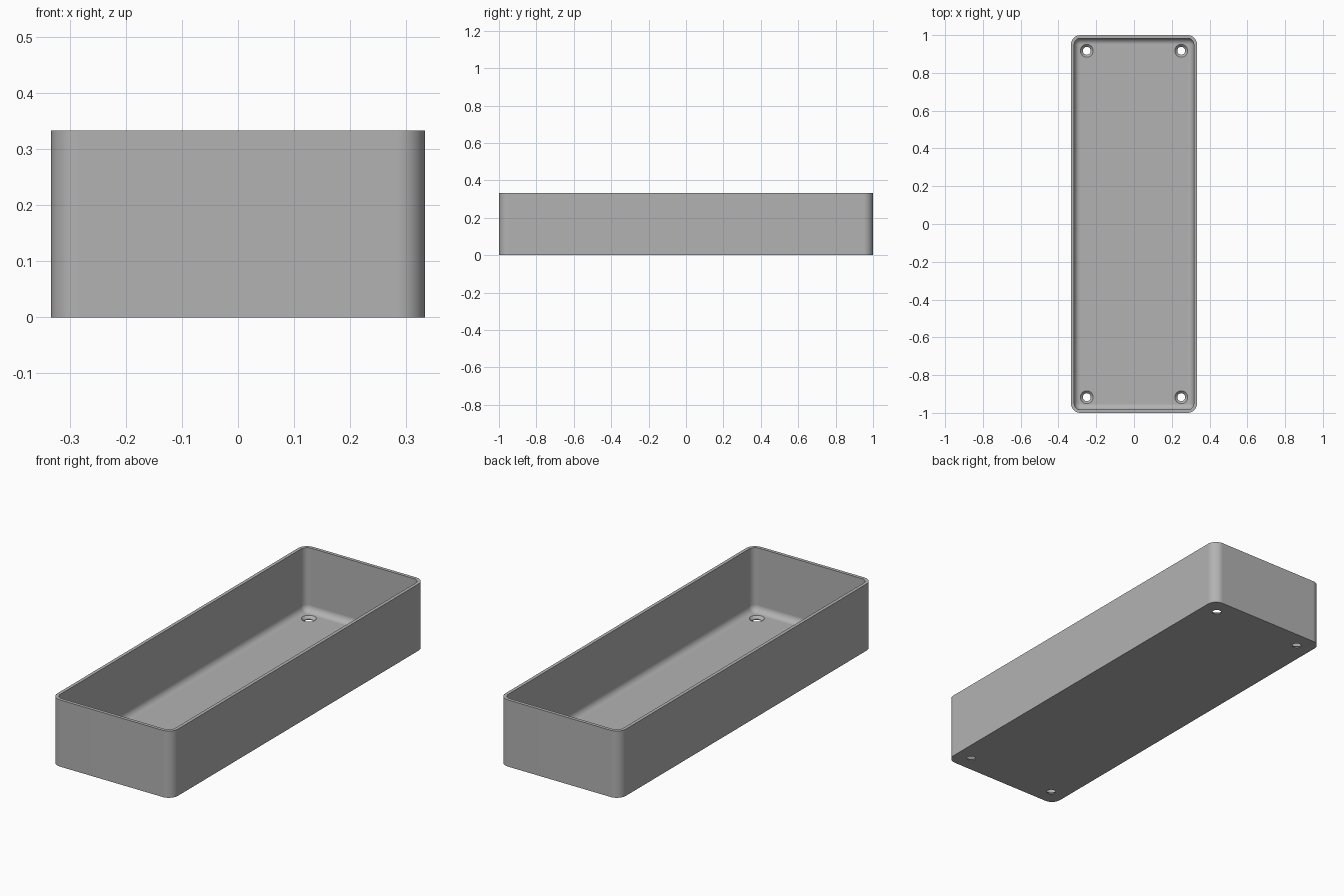
import bpy, bmesh
from math import sin, cos, pi

cube = bpy.data.objects.get("Cube")
if cube:
    bpy.data.objects.remove(cube, do_unlink=True)

HALF_X, HALF_Y, HEIGHT = 1 / 3, 1.0, 1 / 3
CORNER, WALL, FLOOR, FILLET = 0.05, 0.0167, 0.0167, 0.032
HOLE_X, HOLE_Y = 0.25, 0.917
STEPS = 10

grey = bpy.data.materials.new("plain grey")
grey.use_nodes = True
colour = (0.45, 0.45, 0.45, 1)
grey.diffuse_color = colour
grey.node_tree.nodes["Principled BSDF"].inputs["Base Color"].default_value = colour


def rounded_ring(bm, inset, z):
    """Rounded rectangle, offset inwards from the outer wall."""
    r = CORNER - inset
    cx, cy = HALF_X - CORNER, HALF_Y - CORNER
    ring = []
    for q, (sx, sy) in enumerate([(1, 1), (-1, 1), (-1, -1), (1, -1)]):
        for i in range(STEPS + 1):
            a = (q + i / STEPS) * pi / 2
            ring.append(bm.verts.new((sx * cx + r * cos(a), sy * cy + r * sin(a), z)))
    return ring


def circle_ring(bm, x, y, r, z, n=32):
    return [bm.verts.new((x + r * cos(2 * pi * i / n), y + r * sin(2 * pi * i / n), z))
            for i in range(n)]


def loft(bm, rings):
    """Closed solid through a list of rings."""
    bm.faces.new(rings[0][::-1])
    for a, b in zip(rings, rings[1:]):
        for i in range(len(a)):
            j = (i + 1) % len(a)
            bm.faces.new((a[i], a[j], b[j], b[i]))
    bm.faces.new(rings[-1])


def finish(name, bm):
    bmesh.ops.recalc_face_normals(bm, faces=bm.faces)
    mesh = bpy.data.meshes.new(name)
    bm.to_mesh(mesh)
    bm.free()
    mesh.materials.append(grey)
    obj = bpy.data.objects.new(name, mesh)
    bpy.context.collection.objects.link(obj)
    return obj


# Open tray: outer wall, rim, inner wall, rounded foot of the wall, floor
profile = [(0, 0), (0, HEIGHT), (WALL, HEIGHT)]
for i in range(STEPS + 1):
    a = i / STEPS * pi / 2
    profile.append((WALL + FILLET * (1 - cos(a)), FLOOR + FILLET * (1 - sin(a))))
bm = bmesh.new()
loft(bm, [rounded_ring(bm, inset, z) for inset, z in profile])
tray = finish("tray", bm)

# Countersunk screw holes
bm = bmesh.new()
for x in (-HOLE_X, HOLE_X):
    for y in (-HOLE_Y, HOLE_Y):
        loft(bm, [circle_ring(bm, x, y, r, z) for r, z in
                  [(0.021, -0.02), (0.021, 0.004), (0.034, FLOOR), (0.034, FLOOR + 0.03)]])
cutter = finish("screw_hole_cutter", bm)
cutter.hide_render = True

cut = tray.modifiers.new("screw holes", "BOOLEAN")
cut.operation = "DIFFERENCE"
cut.solver = "EXACT"
cut.object = cutter

bpy.ops.object.select_all(action="DESELECT")
tray.select_set(True)
bpy.context.view_layer.objects.active = tray
bpy.ops.object.modifier_apply(modifier=cut.name)
bpy.data.objects.remove(cutter, do_unlink=True)

# Smooth curves with crisp edges and flat panels
bpy.ops.object.shade_smooth_by_angle(angle=pi / 6)
normals = tray.modifiers.new("flat panels", "WEIGHTED_NORMAL")
normals.keep_sharp = True
